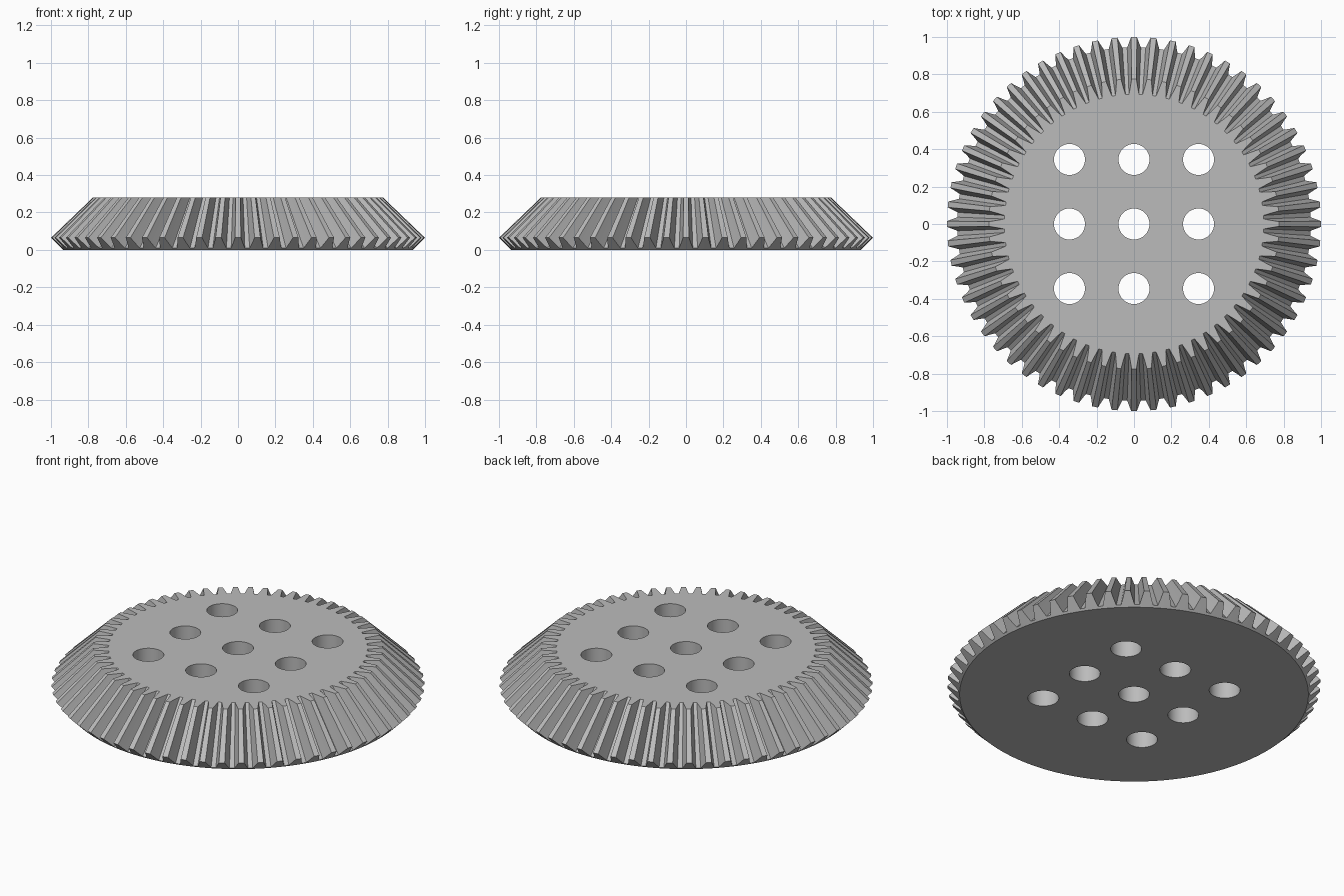
import bpy, bmesh, math
from mathutils import Matrix

if "Cube" in bpy.data.objects:
    bpy.data.objects.remove(bpy.data.objects["Cube"], do_unlink=True)

TEETH = 60
HEIGHT = 0.28
APEX = 1.025          # all tooth edges converge here on the axis
ROOT_R, ROOT_Z = 0.945, 0.01
TOOTH_DEPTH = 0.055
HOLE_R, HOLE_STEP = 0.083, 0.345

# One tooth: (share of the depth, share of the pitch)
flank = [(0, 0.37), (0.5, 0.25), (1, 0.15)]
tooth = [(0, -0.5)] + [(h, -f) for h, f in flank] + [(h, f) for h, f in reversed(flank)]


def make_object(name, bm):
    bmesh.ops.recalc_face_normals(bm, faces=bm.faces)
    mesh = bpy.data.meshes.new(name)
    bm.to_mesh(mesh)
    bm.free()
    obj = bpy.data.objects.new(name, mesh)
    bpy.context.collection.objects.link(obj)
    return obj


# Grey plastic
grey = bpy.data.materials.new("light grey")
grey.use_nodes = True
color = (0.5, 0.5, 0.5, 1)
grey.diffuse_color = color
grey.node_tree.nodes["Principled BSDF"].inputs["Base Color"].default_value = color

# Toothed body: base rim, back cone and teeth tapering to the apex
bm = bmesh.new()
base, outer, top = [], [], []
for i in range(TEETH):
    for h, f in tooth:
        a = math.pi / 2 + (i + f) * math.tau / TEETH
        c, s = math.cos(a), math.sin(a)
        r, z = ROOT_R + TOOTH_DEPTH * h, ROOT_Z + TOOTH_DEPTH * h
        rt = r * (APEX - HEIGHT) / (APEX - z)
        rb = ROOT_R - ROOT_Z
        base.append(bm.verts.new((rb * c, rb * s, 0)))
        outer.append(bm.verts.new((r * c, r * s, z)))
        top.append(bm.verts.new((rt * c, rt * s, HEIGHT)))
for low, high in ((base, outer), (outer, top)):
    for i in range(len(low)):
        bm.faces.new((low[i - 1], low[i], high[i], high[i - 1]))
bm.faces.new(base)
bm.faces.new(top)
gear = make_object("bevel_gear", bm)
gear.data.materials.append(grey)

# Three by three grid of through holes
bm = bmesh.new()
for ix in (-1, 0, 1):
    for iy in (-1, 0, 1):
        place = Matrix.Translation((ix * HOLE_STEP, iy * HOLE_STEP, HEIGHT / 2))
        bmesh.ops.create_cone(bm, cap_ends=True, segments=48, radius1=HOLE_R,
                              radius2=HOLE_R, depth=1, matrix=place)
cutter = make_object("hole_cutter", bm)
cutter.data.materials.append(grey)
cutter.hide_render = True

cut = gear.modifiers.new("holes", 'BOOLEAN')
cut.operation = 'DIFFERENCE'
cut.solver = 'EXACT'
cut.object = cutter
bpy.ops.object.select_all(action='DESELECT')
gear.select_set(True)
bpy.context.view_layer.objects.active = gear
bpy.ops.object.modifier_apply(modifier=cut.name)
bpy.data.objects.remove(cutter, do_unlink=True)

# Smooth hole walls, crisp tooth edges
bpy.ops.object.shade_smooth_by_angle(angle=math.radians(20))
